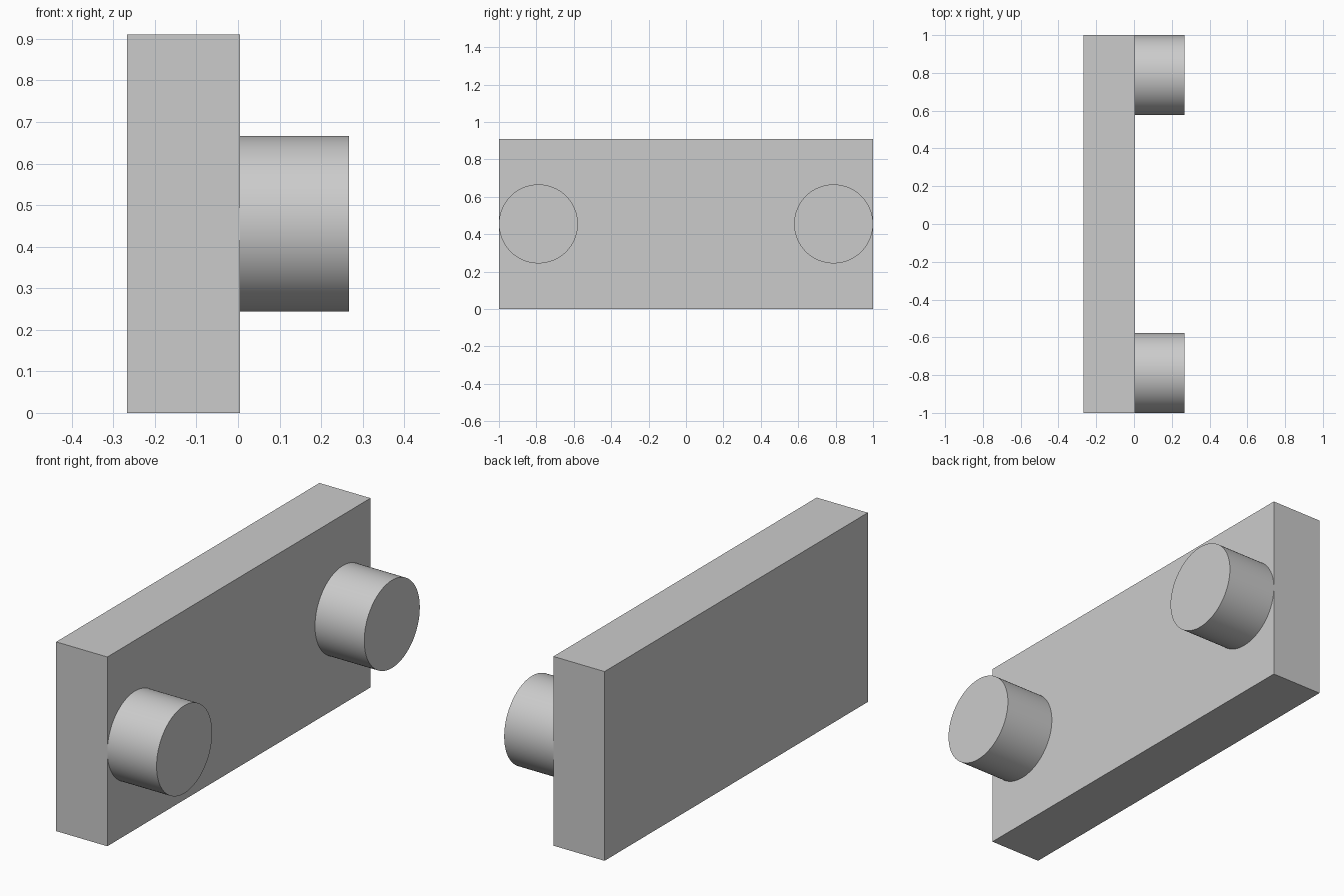
import bpy
import math

cube = bpy.data.objects.get("Cube")
if cube:
    bpy.data.objects.remove(cube, do_unlink=True)

LEFT, FACE, TIP = -0.267, 0.005, 0.267
HEIGHT = 0.91
RADIUS = 0.211

# Single plain grey finish
grey = bpy.data.materials.new("light_grey")
grey.use_nodes = True
colour = (0.6, 0.6, 0.6, 1)
grey.diffuse_color = colour
grey.node_tree.nodes["Principled BSDF"].inputs["Base Color"].default_value = colour


def finish(name):
    obj = bpy.context.object
    obj.name = name
    obj.data.name = name
    obj.data.materials.append(grey)
    return obj


# Upright rectangular plate
bpy.ops.mesh.primitive_cube_add(size=1, location=((LEFT + FACE) / 2, 0, HEIGHT / 2))
plate = finish("plate")
plate.scale = (FACE - LEFT, 2, HEIGHT)
bpy.ops.object.transform_apply(location=False, rotation=False, scale=True)

# Round pegs, flush with the plate's two ends
for name, side in (("front_peg", -1), ("back_peg", 1)):
    bpy.ops.mesh.primitive_cylinder_add(
        vertices=96, radius=RADIUS, depth=TIP - FACE,
        location=((FACE + TIP) / 2, side * (1 - RADIUS), HEIGHT / 2),
        rotation=(0, math.pi / 2, 0))
    finish(name)
    bpy.ops.object.shade_smooth_by_angle(angle=math.radians(30))
